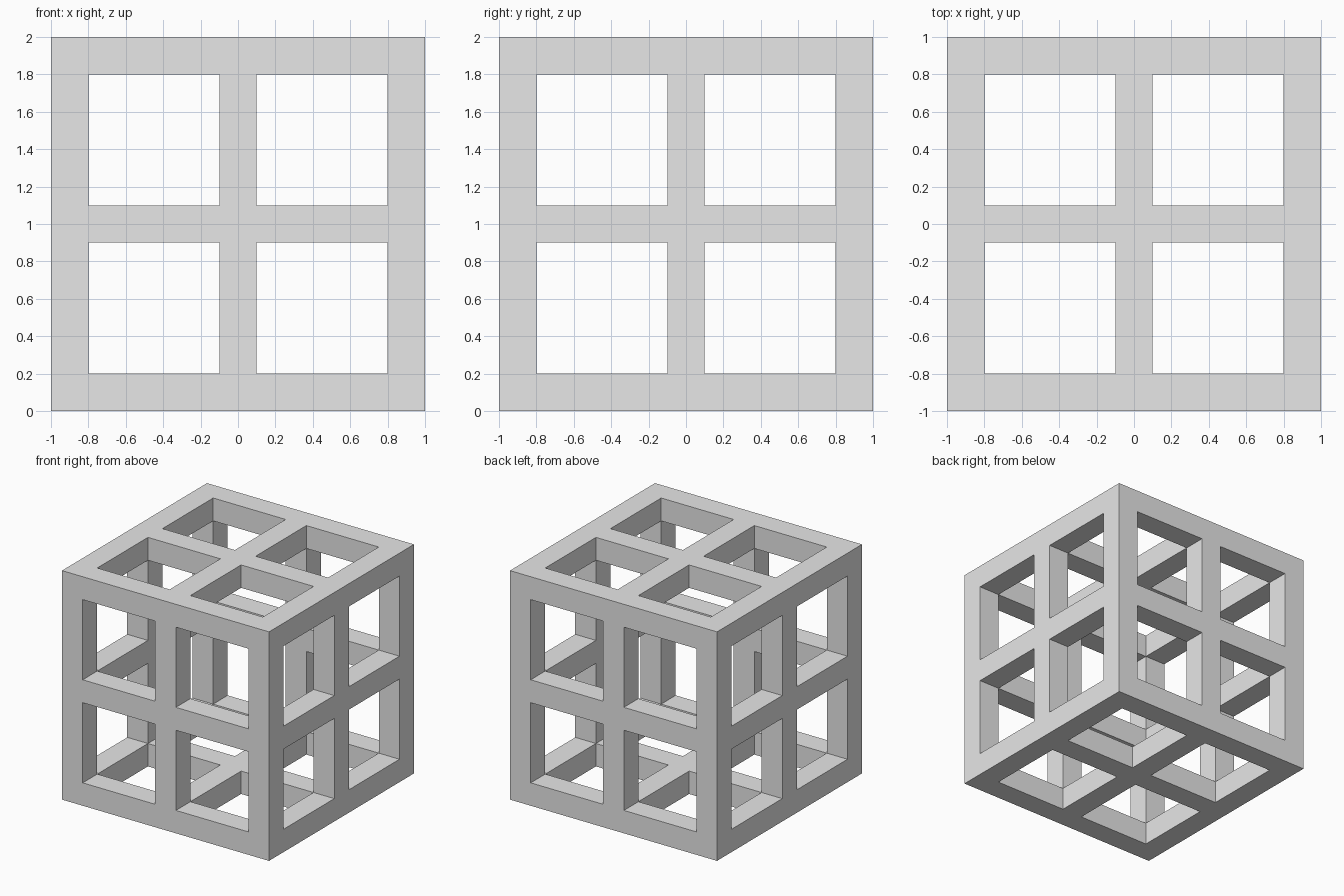
import bpy
import bmesh
from itertools import product
from mathutils import Vector

cube = bpy.data.objects.get("Cube")
if cube:
    bpy.data.objects.remove(cube, do_unlink=True)

# Plain grey material
grey = bpy.data.materials.new("plain grey")
grey.use_nodes = True
colour = (0.8, 0.8, 0.8, 1)
grey.diffuse_color = colour
grey.node_tree.nodes["Principled BSDF"].inputs["Base Color"].default_value = colour

# Grid lines shared by all three axes: rim, window, middle bar, window, rim
LINES = (-1, -0.8, -0.1, 0.1, 0.8, 1)
RIMS, WINDOWS = (0, 4), (1, 3)


def solid(cell):
    """A cell is filled when it lies in the shell and not in a window."""
    in_shell = any(i in RIMS for i in cell)
    in_window = sum(i in WINDOWS for i in cell) >= 2
    return in_shell and not in_window


# Hollow frame: make only the faces between filled and empty cells
bm = bmesh.new()
for cell in product(range(5), repeat=3):
    if not solid(cell):
        continue
    for axis, side in product(range(3), (0, 1)):
        neighbour = list(cell)
        neighbour[axis] += 2 * side - 1
        if solid(neighbour) and 0 <= neighbour[axis] <= 4:
            continue
        u, v = (axis + 1) % 3, (axis + 2) % 3
        corners = []
        for du, dv in ((0, 0), (1, 0), (1, 1), (0, 1)):
            corner = list(cell)
            corner[axis] += side
            corner[u] += du
            corner[v] += dv
            corners.append(bm.verts.new(Vector([LINES[i] for i in corner])))
        bm.faces.new(corners if side else corners[::-1])

bmesh.ops.remove_doubles(bm, verts=bm.verts, dist=0.001)
bmesh.ops.translate(bm, verts=bm.verts, vec=(0, 0, 1))

mesh = bpy.data.meshes.new("window_frame_cube")
bm.to_mesh(mesh)
bm.free()
mesh.materials.append(grey)
frame = bpy.data.objects.new("window_frame_cube", mesh)
bpy.context.collection.objects.link(frame)
